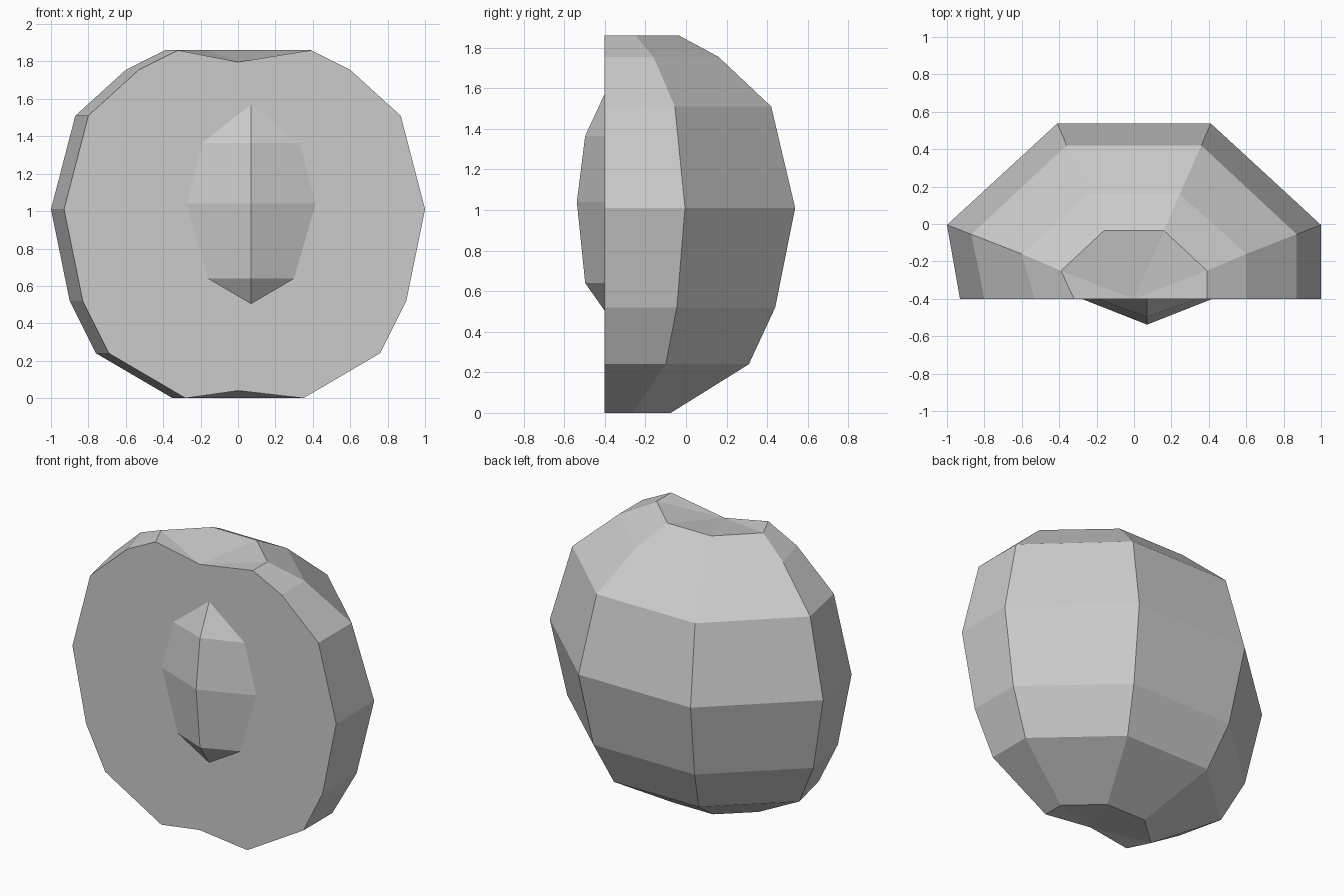
import bpy, bmesh

if "Cube" in bpy.data.objects:
    bpy.data.objects.remove(bpy.data.objects["Cube"])

CUT = -0.402    # y of the flat sliced face


def finish(name, bm):
    mesh = bpy.data.meshes.new(name)
    bm.to_mesh(mesh)
    bm.free()
    obj = bpy.data.objects.new(name, mesh)
    bpy.context.collection.objects.link(obj)


# Fruit half: rings of (z, side x, side y, back x, back y), bottom to top
rings = [
    (0.00, 0.35, -0.26, 0.145, -0.075),
    (0.24, 0.76, -0.10, 0.31, 0.31),
    (0.52, 0.90, -0.045, 0.37, 0.44),
    (1.01, 1.00, -0.005, 0.41, 0.538),
    (1.51, 0.87, -0.055, 0.36, 0.42),
    (1.755, 0.60, -0.16, 0.245, 0.16),
    (1.86, 0.39, -0.25, 0.16, -0.035),
]
bm = bmesh.new()
rows = []
for z, sx, sy, bx, by in rings:
    outline = [(sx, CUT), (sx, sy), (bx, by), (-bx, by), (-sx, sy), (0.07 - sx, CUT)]
    rows.append([bm.verts.new((x, y, z)) for x, y in outline])
for a, b in zip(rows, rows[1:]):
    for i in range(5):
        bm.faces.new((a[i], a[i + 1], b[i + 1], b[i]))
# Dimples at the stem and base
low = bm.verts.new((0, CUT, 0.04))
high = bm.verts.new((0, CUT, 1.797))
for i in range(5):
    bm.faces.new((rows[0][i + 1], rows[0][i], low))
    bm.faces.new((rows[-1][i], rows[-1][i + 1], high))
# Flat sliced face, notched where the dimples meet it
bm.faces.new([low] + [r[0] for r in rows] + [high] + [r[5] for r in reversed(rows)])
bmesh.ops.recalc_face_normals(bm, faces=bm.faces)
finish("fruit_half", bm)

# Pit bulging out of the sliced face: (z, half width, ridge y)
PIT_X = 0.07
bm = bmesh.new()
rows = [[bm.verts.new((PIT_X - w, CUT, z)), bm.verts.new((PIT_X, y, z)),
         bm.verts.new((PIT_X + w, CUT, z))]
        for z, w, y in [(0.64, 0.23, -0.497), (1.04, 0.345, -0.538), (1.365, 0.26, -0.497)]]
bottom = bm.verts.new((PIT_X, CUT, 0.505))
top = bm.verts.new((PIT_X, CUT, 1.57))
for i in range(2):
    for a, b in zip(rows, rows[1:]):
        bm.faces.new((a[i], a[i + 1], b[i + 1], b[i]))
    bm.faces.new((bottom, rows[0][i + 1], rows[0][i]))
    bm.faces.new((rows[-1][i], rows[-1][i + 1], top))
finish("pit", bm)
